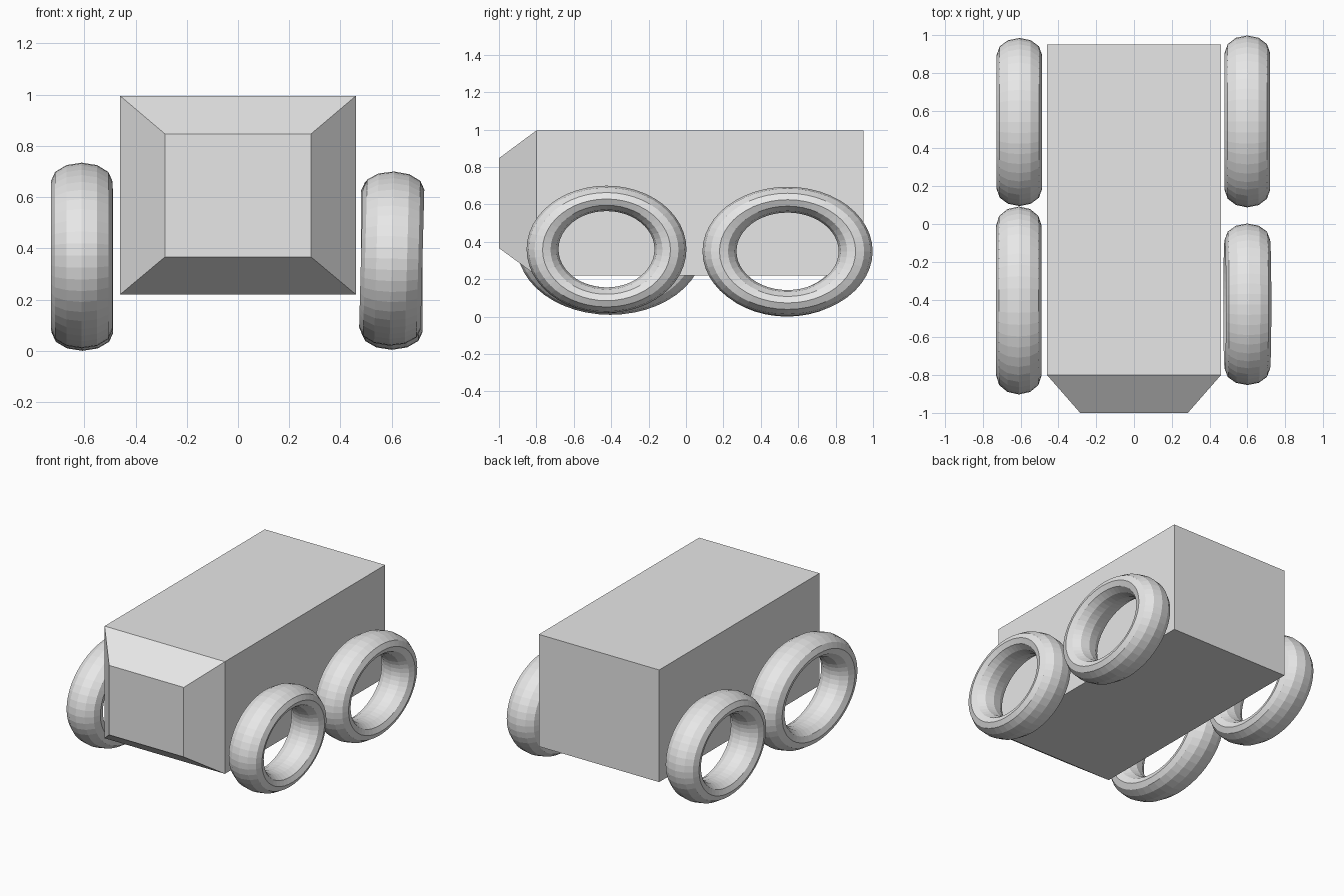
import bpy
import bmesh
from math import radians
from mathutils import Matrix, Vector

cube = bpy.data.objects.get("Cube")
if cube:
    bpy.data.objects.remove(cube, do_unlink=True)

# Single plain grey for every part
grey = bpy.data.materials.new("plain grey")
grey.use_nodes = True
grey.diffuse_color = (0.8, 0.8, 0.8, 1)
grey.node_tree.nodes["Principled BSDF"].inputs["Base Color"].default_value = (0.8, 0.8, 0.8, 1)


def add_body():
    """Box body whose front face is extruded into a tapered nose."""
    bm = bmesh.new()
    bmesh.ops.create_cube(bm, size=1)
    bmesh.ops.scale(bm, vec=(0.92, 1.75, 0.775), verts=bm.verts)
    bmesh.ops.translate(bm, vec=(0, 0.075, 0.6075), verts=bm.verts)
    bm.normal_update()
    front = min(bm.faces, key=lambda f: f.calc_center_median().y)
    nose = bmesh.ops.extrude_discrete_faces(bm, faces=[front])["faces"][0]
    old_rim = list(nose.verts)
    bmesh.ops.translate(bm, vec=(0, -0.2, 0), verts=old_rim)
    centre = Vector((0, -1, 0.605))
    bmesh.ops.scale(bm, vec=(0.62, 1, 0.62), verts=old_rim,
                    space=Matrix.Translation(-centre))
    bmesh.ops.recalc_face_normals(bm, faces=bm.faces)
    mesh = bpy.data.meshes.new("body")
    bm.to_mesh(mesh)
    bm.free()
    body = bpy.data.objects.new("body", mesh)
    bpy.context.collection.objects.link(body)
    mesh.materials.append(grey)


def add_wheel(name, centre, length, height, width=0.24, tilt=0):
    """Open ring wheel, a torus squashed to the given outer size."""
    bpy.ops.mesh.primitive_torus_add(
        major_radius=1, minor_radius=0.25, major_segments=48, minor_segments=12)
    wheel = bpy.context.object
    wheel.name = wheel.data.name = name
    size = Matrix.Diagonal((height / 2.5, length / 2.5, width / 0.5, 1))
    stand = Matrix.Rotation(radians(90 + tilt), 4, 'Y')
    wheel.data.transform(stand @ size)
    wheel.location = centre
    wheel.data.materials.append(grey)


add_body()

# Four slightly uneven wheels
add_wheel("front_left_wheel", (0.60, -0.425, 0.36), 0.855, 0.68, tilt=1.5)
add_wheel("rear_left_wheel", (0.60, 0.543, 0.349), 0.91, 0.69)
add_wheel("front_right_wheel", (-0.61, -0.405, 0.372), 0.995, 0.725)
add_wheel("rear_right_wheel", (-0.607, 0.54, 0.35), 0.89, 0.70)
